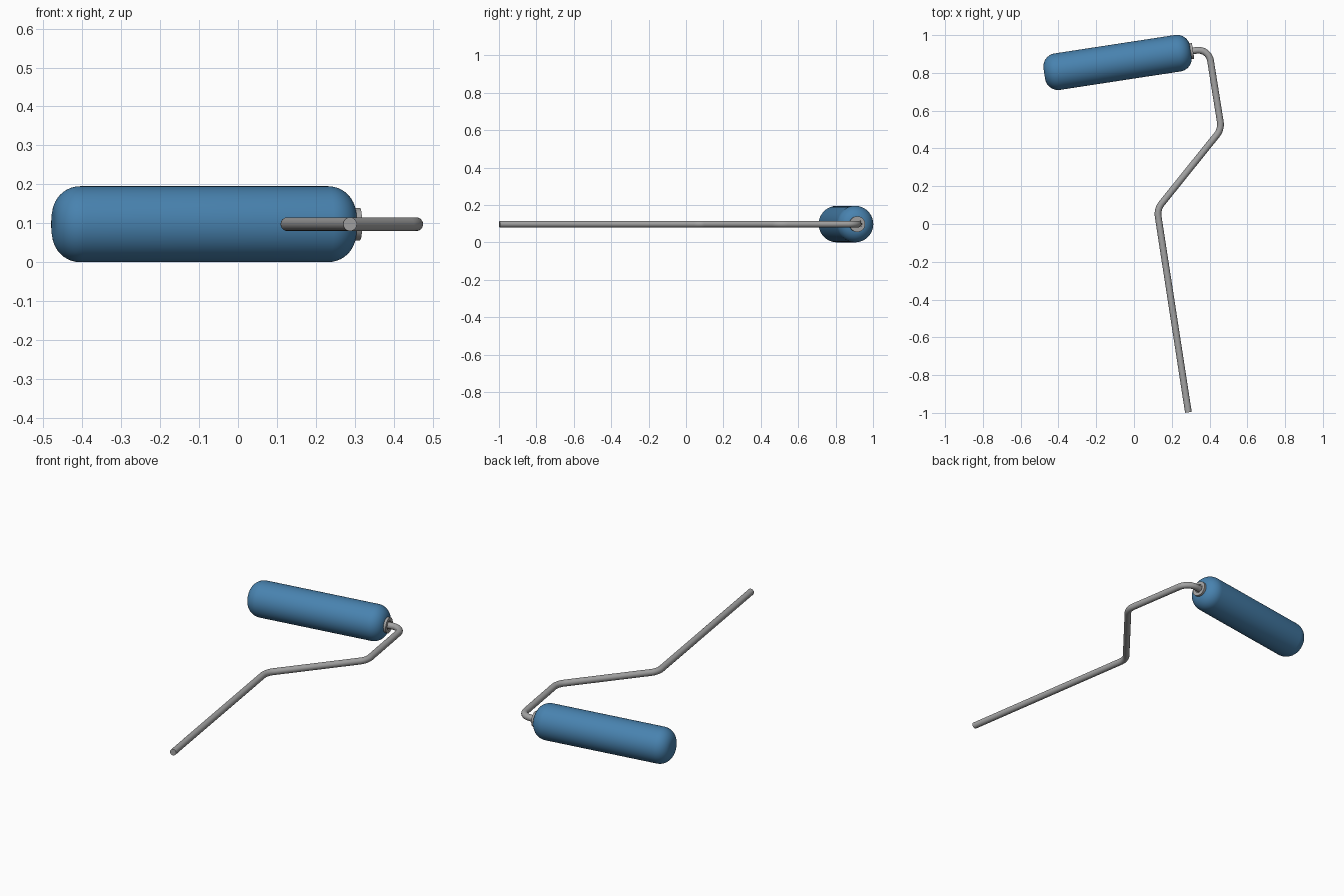
import bpy, bmesh, math
from mathutils import Matrix, Vector

if "Cube" in bpy.data.objects:
    bpy.data.objects.remove(bpy.data.objects["Cube"])

Z = 0.0975                      # height of every centre line
TILT = math.radians(8.7)        # the tool is turned slightly in plan
ROLL_R, ROLL_LEN, FILLET = 0.0975, 0.785, 0.07
AXIS = (Matrix.Translation((-0.475, 0.796, Z)) @ Matrix.Rotation(TILT, 4, 'Z')
        @ Matrix.Rotation(math.pi / 2, 4, 'Y'))


def material(name, rgb):
    m = bpy.data.materials.new(name)
    m.diffuse_color = (*rgb, 1)
    m.use_nodes = True
    m.node_tree.nodes["Principled BSDF"].inputs["Base Color"].default_value = m.diffuse_color
    return m


blue = material("roller blue", (0.065, 0.225, 0.43))
grey = material("metal grey", (0.37, 0.37, 0.37))


def finish(ob, mat, angle):
    ob.data.materials.append(mat)
    bpy.ops.object.select_all(action='DESELECT')
    ob.select_set(True)
    bpy.context.view_layer.objects.active = ob
    bpy.ops.object.shade_smooth_by_angle(angle=math.radians(angle))


def lathe(name, profile, mat, steps=64):
    """Spin (radius, distance along roller axis) points round the axis."""
    bm = bmesh.new()
    vs = [bm.verts.new((r, 0, s)) for r, s in profile]
    es = [bm.edges.new(p) for p in zip(vs, vs[1:])]
    bmesh.ops.spin(bm, geom=vs + es, cent=(0, 0, 0), axis=(0, 0, 1),
                   angle=math.tau, steps=steps, use_duplicate=False)
    bmesh.ops.remove_doubles(bm, verts=bm.verts, dist=1e-5)
    bmesh.ops.recalc_face_normals(bm, faces=bm.faces)
    me = bpy.data.meshes.new(name)
    bm.to_mesh(me)
    bm.free()
    ob = bpy.data.objects.new(name, me)
    bpy.context.collection.objects.link(ob)
    me.transform(AXIS)
    finish(ob, mat, 35)


# roller sleeve with rounded ends
arc = [(ROLL_R - FILLET + FILLET * math.sin(t), FILLET - FILLET * math.cos(t))
       for t in (i * math.pi / 20 for i in range(11))]
lathe("roller_sleeve", [(0, 0)] + arc
      + [(r, ROLL_LEN - s) for r, s in reversed(arc)] + [(0, ROLL_LEN)], blue)

# collar washer where the rod enters the roller
e = ROLL_LEN
lathe("collar", [(0, e - 0.01), (0.042, e - 0.01), (0.042, e + 0.012),
                 (0.024, e + 0.012), (0.024, e + 0.005), (0, e + 0.005)], grey)


def rounded(points, radii, n=10):
    """Replace each inner corner of a path by an arc."""
    out = [points[0]]
    for a, b, c, r in zip(points, points[1:], points[2:], radii):
        u, v = (a - b).normalized(), (c - b).normalized()
        half = u.angle(v) / 2
        centre = b + (u + v).normalized() * r / math.sin(half)
        p = b + u * r / math.tan(half) - centre
        q = b + v * r / math.tan(half) - centre
        out += [centre + p.normalized().slerp(q.normalized(), i / n) * r
                for i in range(n + 1)]
    return out + [points[-1]]


# bent handle rod
start = AXIS @ Vector((0, 0, ROLL_LEN - 0.05))
bend = AXIS @ Vector((0, 0, 0.88))
path = rounded([start, bend, Vector((0.463, 0.502, Z)), Vector((0.122, 0.078, Z)),
                Vector((0.288, -0.997, Z))], [0.065, 0.09, 0.09])
cu = bpy.data.curves.new("handle_rod", 'CURVE')
cu.dimensions = '3D'
cu.bevel_depth = 0.0178
cu.bevel_resolution = 6
cu.use_fill_caps = True
sp = cu.splines.new('POLY')
sp.points.add(len(path) - 1)
for pt, co in zip(sp.points, path):
    pt.co = (*co, 1)
rod = bpy.data.objects.new("handle_rod", cu)
bpy.context.collection.objects.link(rod)
bpy.ops.object.select_all(action='DESELECT')
rod.select_set(True)
bpy.context.view_layer.objects.active = rod
bpy.ops.object.convert(target='MESH')
finish(bpy.context.view_layer.objects.active, grey, 40)
